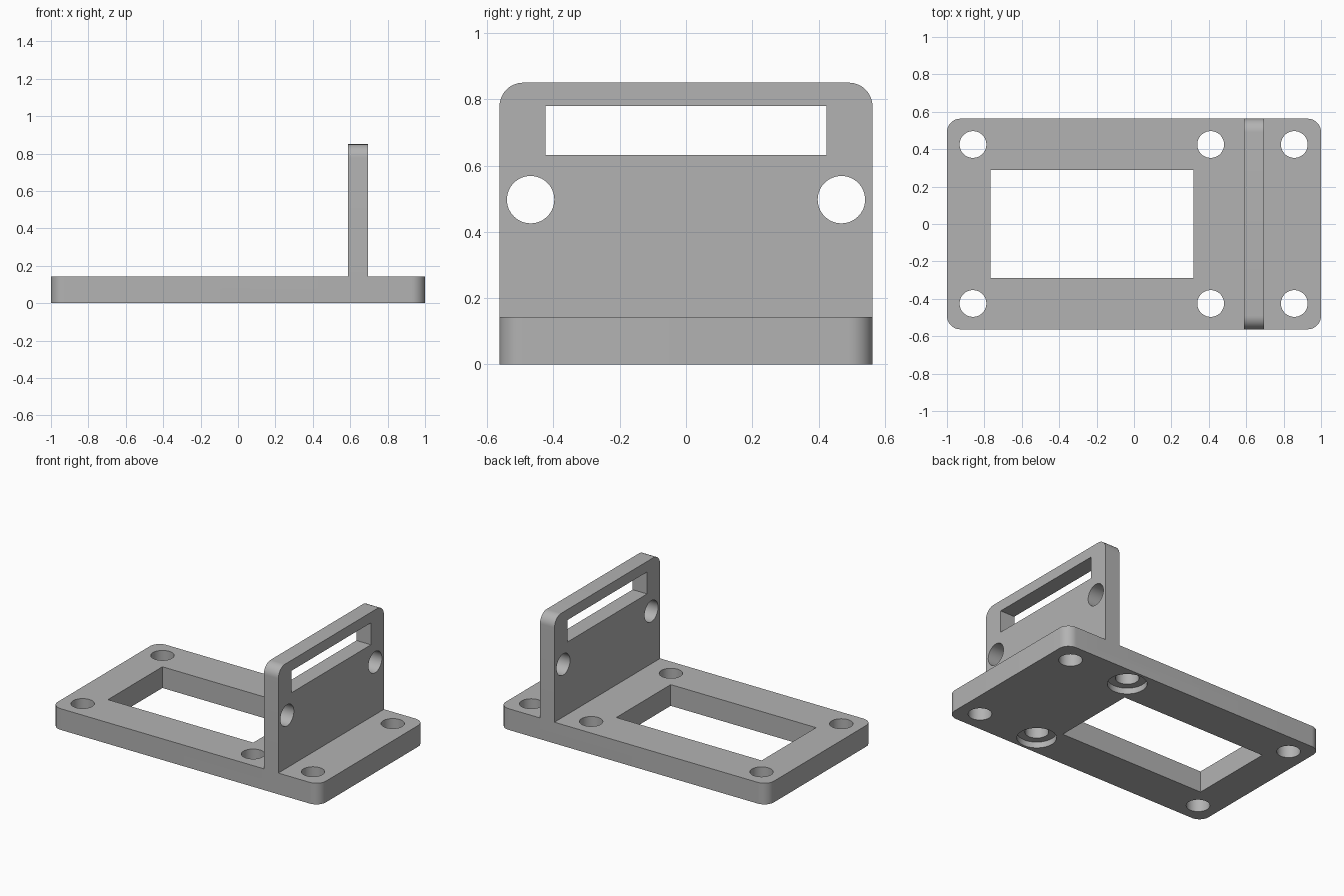
import bpy, bmesh
from mathutils import Matrix, Vector

if "Cube" in bpy.data.objects:
    bpy.data.objects.remove(bpy.data.objects["Cube"], do_unlink=True)

HALF_Y, BASE_TOP, HOLE_R = 0.563, 0.143, 0.0715

grey = bpy.data.materials.new("plain grey")
grey.use_nodes = True
colour = (0.45, 0.45, 0.45, 1)
grey.diffuse_color = colour
grey.node_tree.nodes["Principled BSDF"].inputs["Base Color"].default_value = colour


def make_object(name, bm):
    bmesh.ops.recalc_face_normals(bm, faces=bm.faces[:])
    mesh = bpy.data.meshes.new(name)
    bm.to_mesh(mesh)
    bm.free()
    mesh.materials.append(grey)
    obj = bpy.data.objects.new(name, mesh)
    bpy.context.collection.objects.link(obj)
    return obj


def block(name, low, high, rounded=None, radius=HOLE_R):
    """Box between two corners; edges passing the rounded rule get a fillet."""
    low, high = Vector(low), Vector(high)
    bm = bmesh.new()
    bmesh.ops.create_cube(bm, size=1)
    size = high - low
    for v in bm.verts:
        v.co = (low + high) / 2 + Vector(a * b for a, b in zip(v.co, size))
    if rounded:
        edges = [e for e in bm.edges if rounded(e.verts[0].co, e.verts[1].co)]
        bmesh.ops.bevel(bm, geom=edges, offset=radius, segments=12,
                        profile=0.5, affect='EDGES')
    return make_object(name, bm)


def rod(name, centre, radius, depth, axis='Z'):
    bm = bmesh.new()
    turn = Matrix.Rotation(1.5707963, 4, 'Y') if axis == 'X' else Matrix()
    bmesh.ops.create_cone(bm, cap_ends=True, segments=64, radius1=radius, radius2=radius,
                          depth=depth, matrix=Matrix.Translation(centre) @ turn)
    return make_object(name, bm)


def combine(target, tool, operation='DIFFERENCE'):
    """Apply a boolean and discard the tool object."""
    mod = target.modifiers.new(operation.title(), 'BOOLEAN')
    mod.operation, mod.solver, mod.object = operation, 'EXACT', tool
    bpy.context.view_layer.objects.active = target
    bpy.ops.object.modifier_apply(modifier=mod.name)
    bpy.data.objects.remove(tool, do_unlink=True)


# Base plate with rounded vertical corners
bracket = block("mounting_bracket", (-1, -HALF_Y, 0), (1, HALF_Y, BASE_TOP),
                lambda a, b: abs(a.z - b.z) > 0.1)

# Upright wall with rounded top corners, fused to the base
wall = block("upright_wall", (0.587, -HALF_Y, 0.07), (0.695, HALF_Y, 0.85),
             lambda a, b: abs(a.x - b.x) > 0.1 and a.z > 0.5)
combine(bracket, wall, 'UNION')

# Rectangular openings in the base and the wall
combine(bracket, block("base_window", (-0.767, -0.29, -0.1), (0.317, 0.29, 0.3)))
combine(bracket, block("wall_slot", (0.5, -0.424, 0.631), (0.8, 0.424, 0.779)))

# Screw holes, mirrored front to back
for side in (-1, 1):
    for x in (-0.861, 0.41, 0.857):
        combine(bracket, rod("base_hole", (x, side * 0.425, BASE_TOP / 2), HOLE_R, 0.4))
    combine(bracket, rod("counterbore", (0.41, side * 0.425, 0), 0.12, 0.08))
    combine(bracket, rod("wall_hole", (0.641, side * 0.469, 0.497), HOLE_R, 0.3, 'X'))

# Smooth fillets and bores, sharp edges kept
bpy.ops.object.select_all(action='DESELECT')
bracket.select_set(True)
bpy.context.view_layer.objects.active = bracket
bpy.ops.object.shade_smooth_by_angle(angle=0.52)
